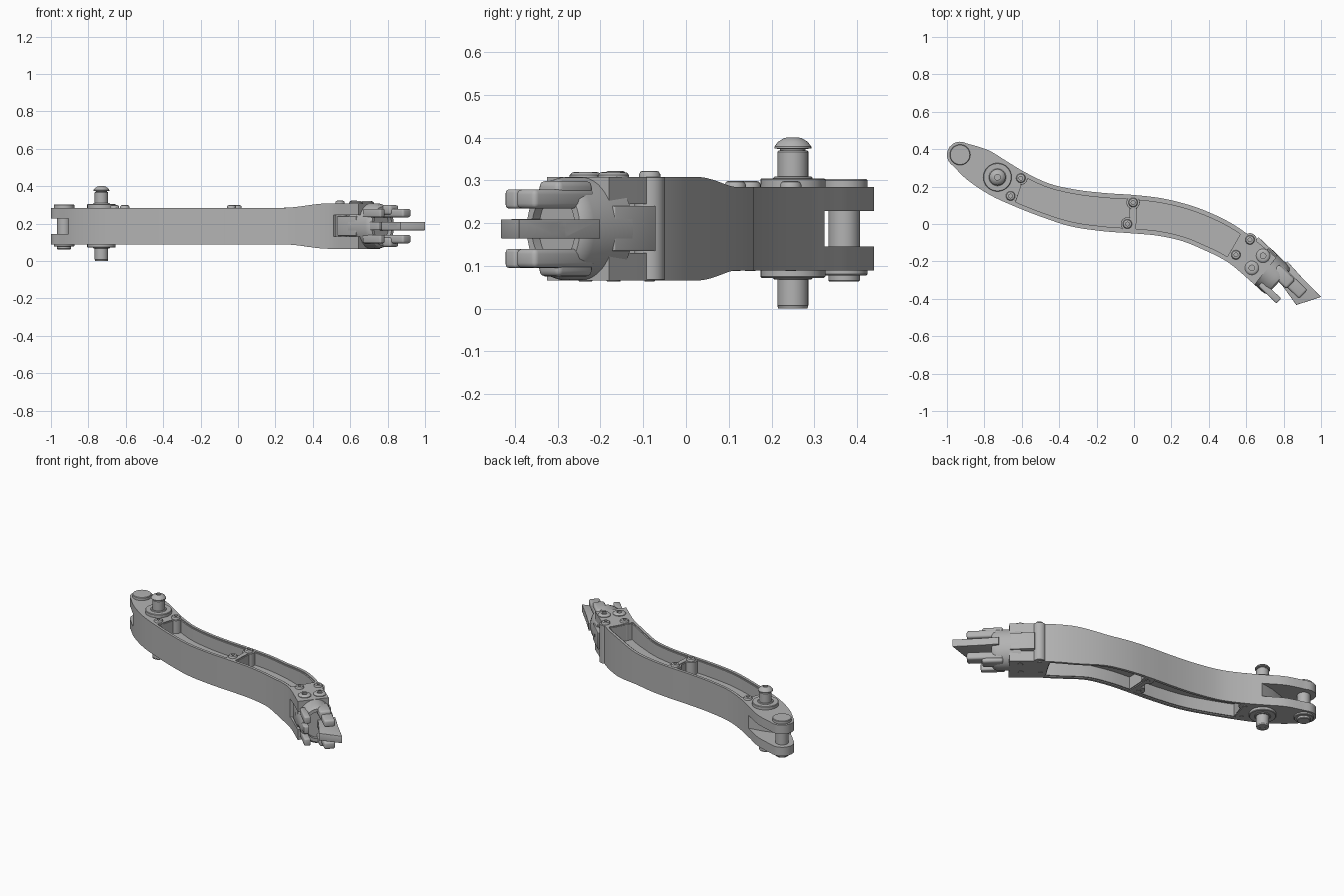
import bpy, bmesh, math
from mathutils import Vector, Matrix

cube = bpy.data.objects.get("Cube")
if cube:
    bpy.data.objects.remove(cube)

grey = bpy.data.materials.new("brushed_grey")
grey.use_nodes = True
grey.diffuse_color = (0.45, 0.45, 0.45, 1)
grey.node_tree.nodes["Principled BSDF"].inputs["Base Color"].default_value = (0.45, 0.45, 0.45, 1)

MID = 0.187                                   # height of the arm's centre plane
EYE = Vector((-0.93, 0.37))                   # fork bolt
PIVOT = Vector((-0.73, 0.25))                 # large pivot pin
TIP = Vector((0.67, -0.21))                   # socket origin
D = Vector((0.72, -0.69)).normalized()        # socket axis
N = Vector((-D.y, D.x))                       # across the socket

# Rear and front edge of the arm, station by station
EDGES = [(-0.895, 0.431, -0.965, 0.309), (-0.78, 0.395, -0.89, 0.235),
         (-0.68, 0.335, -0.77, 0.155), (-0.58, 0.275, -0.64, 0.095),
         (-0.45, 0.215, -0.50, 0.04), (-0.30, 0.182, -0.34, -0.012),
         (-0.15, 0.165, -0.17, -0.038), (0.0, 0.155, -0.01, -0.05),
         (0.15, 0.137, 0.13, -0.063), (0.3, 0.1, 0.26, -0.092),
         (0.43, 0.05, 0.37, -0.137), (0.54, -0.008, 0.46, -0.18),
         (0.64, -0.08, 0.53, -0.225), (0.76, -0.18, 0.645, -0.325)]
LAST = len(EDGES) - 1


def station(t):
    """Smooth rear and front edge points at station t."""
    i = min(int(t), LAST - 1)
    f = t - i
    a, b, c, d = (Vector(EDGES[max(0, min(LAST, k))]) for k in range(i - 1, i + 3))
    p = b + (c - a) * f / 2 + (2 * a - 5 * b + 4 * c - d) * f * f / 2 \
        + (3 * b - a - 3 * c + d) * f ** 3 / 2
    return Vector(p[:2]), Vector(p[2:])


def half_height(x):
    f = max(0, min(1, (x - 0.24) / 0.25))
    return 0.0975 + 0.024 * f * f * (3 - 2 * f)


def make(name, bm):
    bmesh.ops.recalc_face_normals(bm, faces=bm.faces)
    mesh = bpy.data.meshes.new(name)
    bm.to_mesh(mesh)
    bm.free()
    mesh.materials.append(grey)
    ob = bpy.data.objects.new(name, mesh)
    bpy.context.collection.objects.link(ob)
    return ob


def activate(ob):
    bpy.ops.object.select_all(action='DESELECT')
    ob.select_set(True)
    bpy.context.view_layer.objects.active = ob


def smooth(ob):
    activate(ob)
    bpy.ops.object.shade_smooth_by_angle(angle=math.radians(32))
    return ob


def apply(ob, mod):
    activate(ob)
    bpy.ops.object.modifier_apply(modifier=mod.name)


def cut(ob, *cutters):
    for c in cutters:
        mod = ob.modifiers.new("cut", 'BOOLEAN')
        mod.operation, mod.solver, mod.object = 'DIFFERENCE', 'EXACT', c
        apply(ob, mod)
        bpy.data.objects.remove(c)


def loft(name, pairs, low, high):
    """Closed strip between edge pairs; low and high give z at x."""
    bm = bmesh.new()
    rings = [[bm.verts.new((p.x, p.y, z(p.x))) for p, z in
              ((a, low), (b, low), (b, high), (a, high))] for a, b in pairs]
    for r, s in zip(rings, rings[1:]):
        for k in range(4):
            j = (k + 1) % 4
            bm.faces.new((r[k], r[j], s[j], s[k]))
    bm.faces.new(rings[0])
    bm.faces.new(rings[-1])
    return make(name, bm)


def prism(name, points, z0, z1, bevel=0):
    bm = bmesh.new()
    face = bm.faces.new([bm.verts.new((x, y, z0)) for x, y in points])
    top = bmesh.ops.extrude_face_region(bm, geom=[face])["geom"]
    bmesh.ops.translate(bm, vec=(0, 0, z1 - z0),
                        verts=[v for v in top if isinstance(v, bmesh.types.BMVert)])
    ob = make(name, bm)
    if bevel:
        mod = ob.modifiers.new("bevel", 'BEVEL')
        mod.width, mod.segments = bevel, 3
        apply(ob, mod)
    return ob


def along(t0, t1, s0, s1):
    """Rectangle in socket coordinates."""
    return [TIP + D * t + N * s for t, s in ((t0, s0), (t1, s0), (t1, s1), (t0, s1))]


def lathe(name, at, profile, n=32, matrix=None):
    """Revolve (radius, height) points around z, then place."""
    bm = bmesh.new()
    verts = [bm.verts.new((r, 0, z)) for r, z in profile]
    edges = [bm.edges.new(e) for e in zip(verts, verts[1:])]
    bmesh.ops.spin(bm, geom=verts + edges, axis=(0, 0, 1), cent=(0, 0, 0),
                   angle=math.tau, steps=n)
    bmesh.ops.remove_doubles(bm, verts=bm.verts, dist=1e-5)
    bm.transform(matrix or Matrix.Translation((at[0], at[1], 0)))
    return make(name, bm)


def disc(name, at, r, z0, z1, n=32, c=0.003):
    return smooth(lathe(name, at, [(0, z0), (r - c, z0), (r, z0 + c), (r, z1 - c),
                                   (r - c, z1), (0, z1)], n))


def screw(name, at, r, z, h):
    q = r * 0.4
    smooth(lathe(name, at, [(0, z - 0.01), (r, z - 0.01), (r, z + h * 0.4), (r * 0.85, z + h * 0.85),
                            (r * 0.65, z + h), (q, z + h), (q, z + h * 0.3), (0, z + h * 0.3)], 24))


# Arm body with a rounded fork end
pairs = []
for a in (8, 25, 42, 58, 74):
    pairs.append(tuple(EYE + 0.07 * Vector((math.cos(g), math.sin(g)))
                       for g in (math.radians(150 - a), math.radians(150 + a))))
pairs += [station(i / 5) for i in range(LAST * 5 + 1)]
arm = loft("arm_body", pairs, lambda x: MID - half_height(x), lambda x: MID + half_height(x))


# Pockets with a shallow rim, on both faces
def pocket(t0, t1, margin, side, depth):
    rows = []
    for i in range(25):
        p, q = station(t0 + (t1 - t0) * i / 24)
        rows.append((p.lerp(q, margin), q.lerp(p, margin)))
    return loft("pocket_cutter", rows, lambda x: MID + side * depth(x), lambda x: MID + side * 0.16)


for side in (1, -1):
    for t0, t1 in ((3.0, 6.87), (7.13, 11.4)):
        cut(arm, pocket(t0 - 0.04, t1 + 0.04, 0.085, side, lambda x: half_height(x) - 0.006),
            pocket(t0, t1, 0.125, side, lambda x: 0.015))

# Fork slot and socket notch
cut(arm, prism("fork_cutter", [(-1.1, 0.2), (-0.905, 0.25), (-0.83, 0.285), (-0.75, 0.31),
                               (-0.66, 0.325), (-0.7, 0.6), (-1.1, 0.6)], 0.145, 0.228),
    prism("notch_cutter", along(-0.115, 0.2, -0.2, 0.2), 0.13, 0.245))
smooth(arm)

# Pivot pin, domed head and washers
disc("pivot_pin", PIVOT, 0.036, 0.004, 0.37)
smooth(lathe("pivot_head", PIVOT, [(0, 0.36), (0.03, 0.36), (0.03, 0.373), (0.043, 0.375), (0.043, 0.379),
                                   (0.035, 0.39), (0.022, 0.398), (0.015, 0.4), (0.015, 0.39), (0, 0.39)]))
smooth(lathe("pivot_tip", PIVOT, [(0.018, 0.006), (0.018, 0), (0.034, 0), (0.036, 0.006)]))
for name, z0, z1 in (("upper", 0.28, 0.305), ("lower", 0.072, 0.095)):
    disc(name + "_pivot_washer", PIVOT, 0.076, z0, z1)
    disc(name + "_pivot_collar", PIVOT, 0.046, z0 - 0.004, z1 + 0.004)

# Fork bolt
disc("fork_bolt", EYE, 0.037, 0.063, 0.29)
disc("fork_bolt_cap", EYE, 0.055, 0.28, 0.303)
disc("fork_bolt_washer", EYE, 0.055, 0.078, 0.095)

# Small screws with bosses reaching into the pockets
for x, y in ((-0.605, 0.245), (-0.66, 0.15), (-0.005, 0.115),
             (-0.035, 0.0), (0.62, -0.085), (0.545, -0.165)):
    h = half_height(x)
    disc("screw_boss", (x, y), 0.036, MID - h + 0.002, MID + h - 0.001, 24, 0.001)
    screw("small_screw", (x, y), 0.025, MID + h, 0.014)
    disc("screw_end", (x, y), 0.012, MID - h - 0.002, MID - h + 0.02, 16, 0.001)

# Large socket screws
for at in ((0.69, -0.17), (0.63, -0.235)):
    screw("socket_screw", at, 0.037, MID + 0.12, 0.013)
    disc("socket_screw_end", at, 0.016, 0.064, 0.09, 16, 0.001)

# Oval socket with tongue
basis = Matrix(((N.x, 0, D.x, TIP.x), (N.y, 0, D.y, TIP.y), (0, 1, 0, MID), (0, 0, 0, 1)))
stretch = Matrix.Diagonal((0.1, 0.1205, 1, 1))
smooth(lathe("socket", None, [(0, -0.02), (1, -0.02), (1, 0.11), (0.95, 0.135), (0.86, 0.145),
                              (0.7, 0.145), (0.7, 0.12), (0, 0.12)], 48, basis @ stretch))
smooth(prism("socket_tongue", along(-0.1, 0.04, -0.098, 0.098), 0.135, 0.24, 0.003))

# Gripping fingers, mirrored above and below the centre plane
for side in (1, -1):
    z0, z1 = sorted((MID + side * 0.047, MID + side * 0.092))
    smooth(prism("short_finger", along(0.08, 0.215, -0.092, -0.055), z0, z1, 0.008))
    smooth(prism("long_finger", along(0.08, 0.285, 0.01, 0.075), z0, z1, 0.012))
    z0, z1 = sorted((MID + side * 0.06, MID + side * 0.112))
    smooth(prism("finger_root", along(0.08, 0.2, 0.0, 0.07), z0, z1, 0.014))
smooth(prism("middle_short_finger", along(0.08, 0.2, -0.092, -0.06), 0.165, 0.21, 0.006))

# Slanted blade with two cross holes
blade = prism("blade", [(0.74, -0.27), (0.79, -0.325), (0.868, -0.433), (1.0, -0.39),
                        (0.895, -0.283), (0.82, -0.2)], 0.164, 0.209, 0.002)
for t in (0.2, 0.245):
    p = TIP + D * t
    turn = Matrix(((D.x, 0, N.x, p.x), (D.y, 0, N.y, p.y), (0, 1, 0, MID), (0, 0, 0, 1)))
    cut(blade, lathe("hole_cutter", None, [(0, -0.3), (0.013, -0.3), (0.013, 0.3), (0, 0.3)], 20, turn))
smooth(blade)
